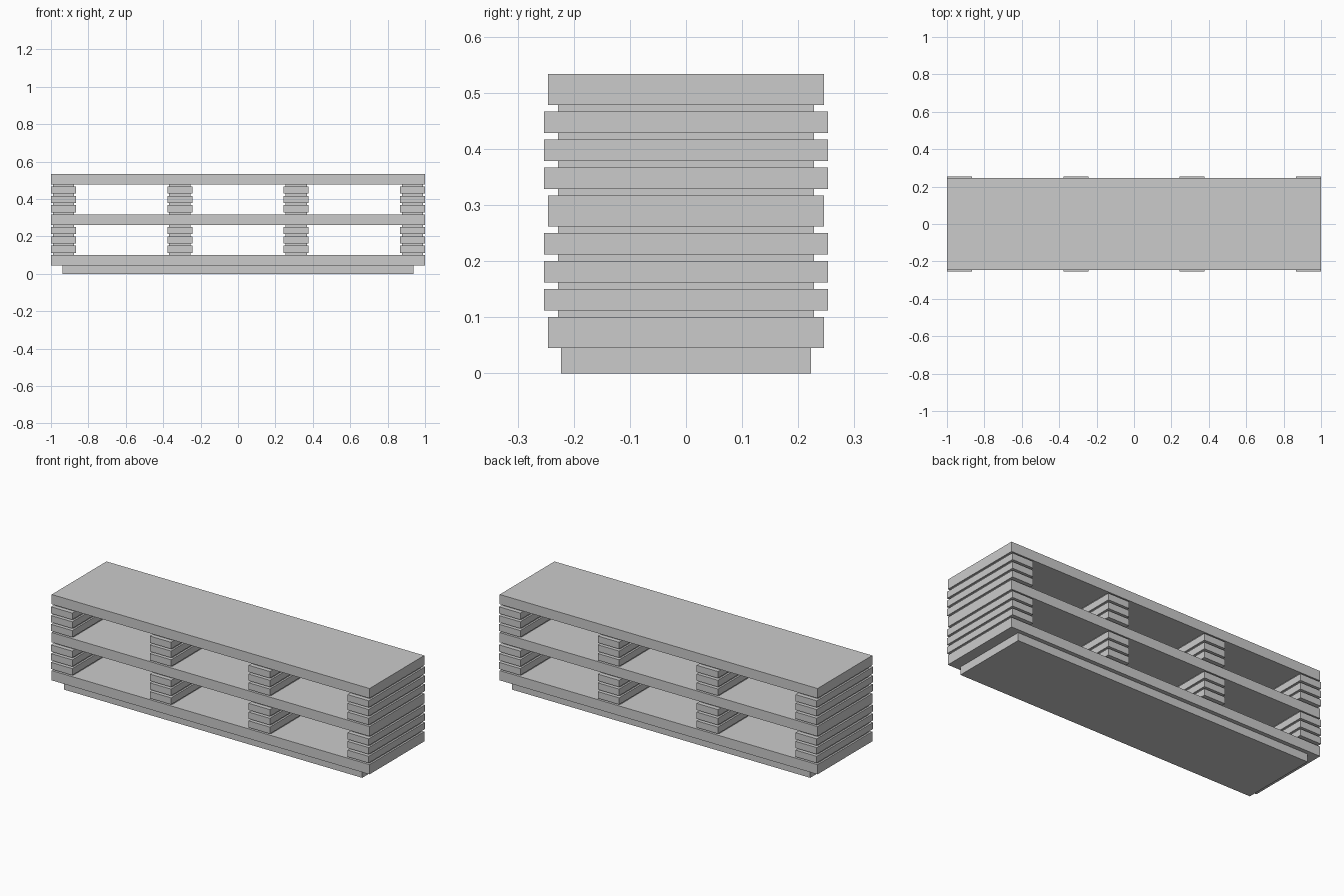
import bpy
import bmesh
from mathutils import Matrix, Vector

if "Cube" in bpy.data.objects:
    bpy.data.objects.remove(bpy.data.objects["Cube"])


def box(name, x, half_x, half_y, z0, z1):
    """Box centred on (x, 0) spanning z0..z1."""
    bm = bmesh.new()
    size = Vector((2 * half_x, 2 * half_y, z1 - z0))
    mat = Matrix.Translation((x, 0, (z0 + z1) / 2)) @ Matrix.Diagonal(size.to_4d())
    bmesh.ops.create_cube(bm, size=1, matrix=mat)
    mesh = bpy.data.meshes.new(name)
    bm.to_mesh(mesh)
    bm.free()
    obj = bpy.data.objects.new(name, mesh)
    bpy.context.collection.objects.link(obj)
    return obj


BOARD = 0.0555      # board thickness
BAY = 0.161         # clear height between boards
SLAT = 0.038        # slat thickness
GAP = (BAY - 3 * SLAT) / 4
BASE = 0.045

# Recessed plinth
box("plinth", 0, 0.938, 0.223, 0, BASE)

# Three long boards
for i, label in enumerate(("bottom", "middle", "top")):
    z = BASE + i * (BOARD + BAY)
    box(f"{label}_board", 0, 1.0, 0.246, z, z + BOARD)

# Two rows of stacked-slat dividers
for row, label in enumerate(("lower", "upper")):
    z = BASE + BOARD + row * (BOARD + BAY)
    for col, x in enumerate((-0.933, -0.311, 0.311, 0.933)):
        # Recessed core visible between the slats
        box(f"{label}_divider_core_{col + 1}", x, 0.057, 0.228, z, z + BAY)
        for k in range(3):
            z0 = z + GAP + k * (SLAT + GAP)
            box(f"{label}_divider_{col + 1}_slat_{k + 1}", x, 0.067, 0.253, z0, z0 + SLAT)
